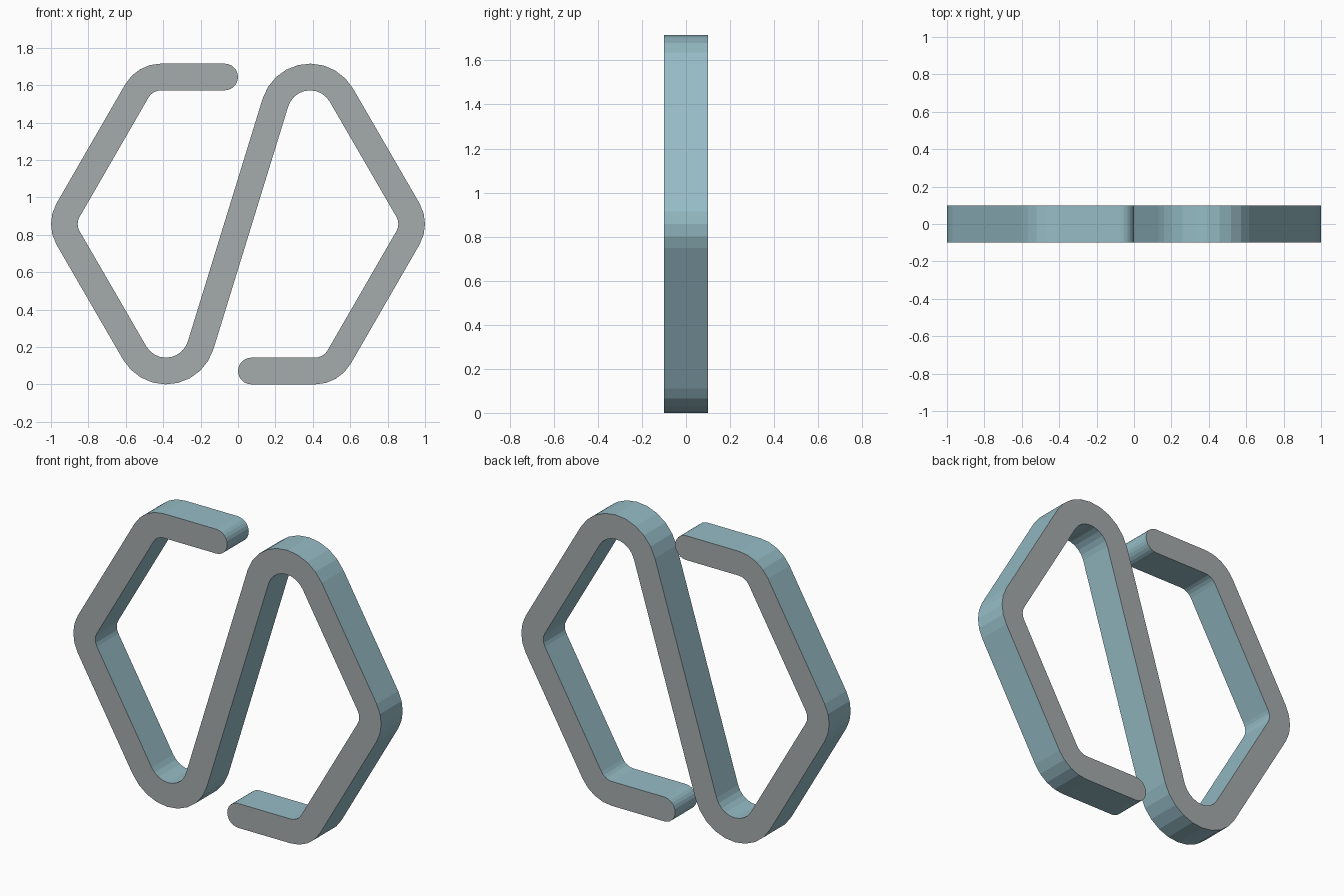
import bpy, bmesh, math

if "Cube" in bpy.data.objects:
    bpy.data.objects.remove(bpy.data.objects["Cube"])

CZ = 0.8575      # centre height of the half-turn symmetric shape
W = 0.0715       # half of the bar width
DEPTH = 0.1      # half of the bar depth

# Centreline bends of the left half: centre x, z, radius, start and end angle, steps
bends = [
    (-0.412, 1.495, 0.1485, 90, 150, 4),
    (-0.780, CZ, 0.1485, 150, 210, 4),
    (-0.385, 0.265, 0.1935, 210, 342.8, 9),
]


def arc(cx, cz, r, a0, a1, n):
    angles = [math.radians(a0 + (a1 - a0) * i / n) for i in range(n + 1)]
    return [(cx + r * math.cos(a), cz + r * math.sin(a)) for a in angles]


def material(name, colour):
    m = bpy.data.materials.new(name)
    m.diffuse_color = (*colour, 1)
    m.use_nodes = True
    m.node_tree.nodes["Principled BSDF"].inputs["Base Color"].default_value = m.diffuse_color
    return m


# Outline of one half: inner edge back to the tip, round tip, outer edge
inner, outer = [], []
for cx, cz, r, a0, a1, n in bends:
    inner += arc(cx, cz, r - W, a0, a1, n)
    outer += arc(cx, cz, r + W, a0, a1, n)
tip = arc(-W, 2 * CZ - W, W, -90, 90, 12)
half = inner[::-1] + tip + outer
outline = half + [(-x, 2 * CZ - z) for x, z in half]

# Extrude the closed outline through the depth
bm = bmesh.new()
face = bm.faces.new([bm.verts.new((x, -DEPTH, z)) for x, z in outline])
ext = bmesh.ops.extrude_face_region(bm, geom=[face], use_keep_orig=True)
for v in ext["geom"]:
    if isinstance(v, bmesh.types.BMVert):
        v.co.y = DEPTH
bmesh.ops.recalc_face_normals(bm, faces=bm.faces)

# Grey front and back, teal edge walls
for f in bm.faces:
    f.material_index = 0 if abs(f.normal.y) > 0.5 else 1
bmesh.ops.triangulate(bm, faces=[f for f in bm.faces if len(f.verts) > 4])

mesh = bpy.data.meshes.new("bent_hexagon_bar")
bm.to_mesh(mesh)
bm.free()
mesh.materials.append(material("face grey", (0.376, 0.407, 0.413)))
mesh.materials.append(material("edge teal", (0.305, 0.503, 0.565)))
bpy.context.collection.objects.link(bpy.data.objects.new("bent_hexagon_bar", mesh))
